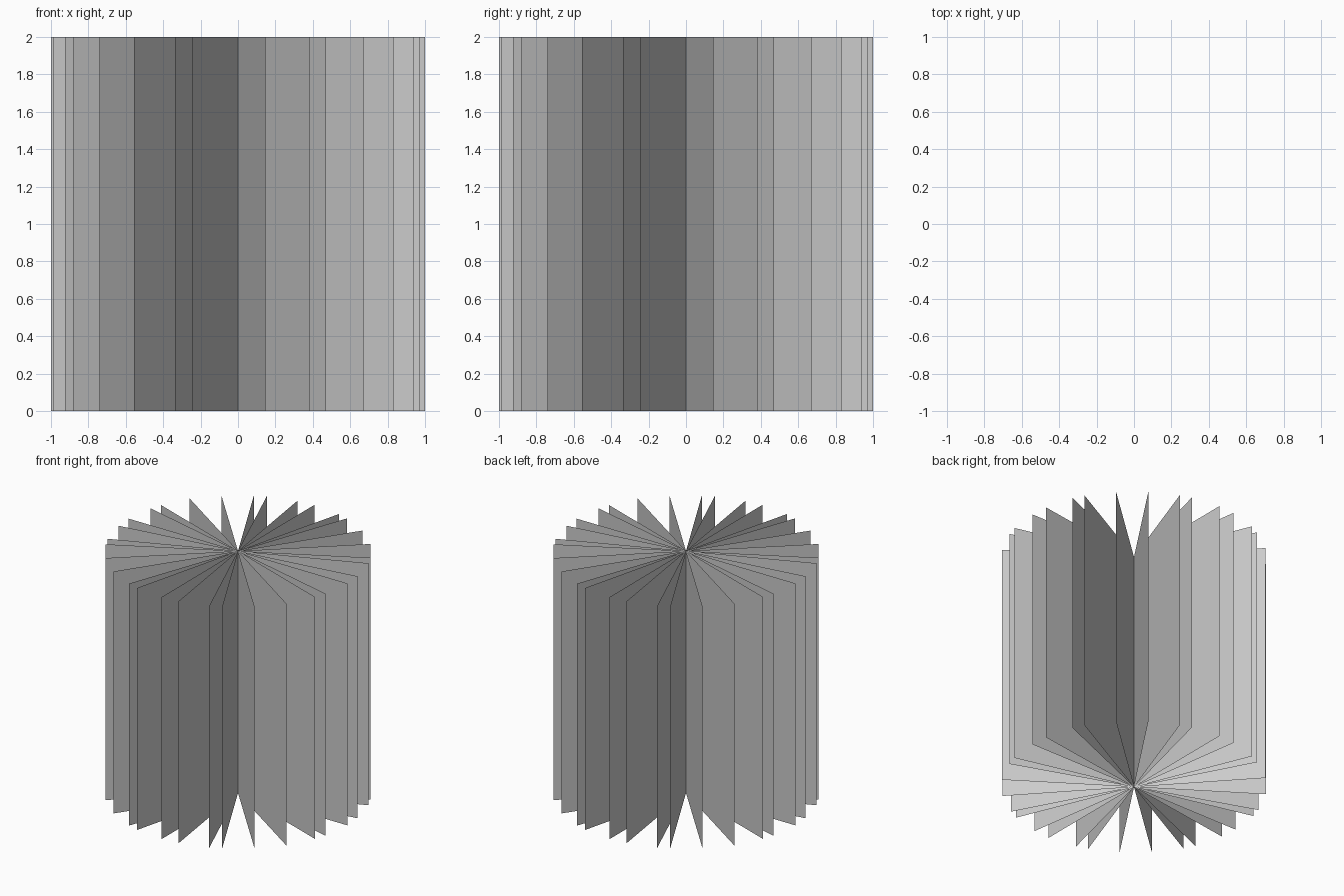
import bpy, math

if "Cube" in bpy.data.objects:
    bpy.data.objects.remove(bpy.data.objects["Cube"])

# Size of each upright sheet and the angular pattern, repeated every quarter turn
RADIUS, HEIGHT = 1.0, 2.0
STEP = math.radians(90 / 32)
PATTERN = [0, 3, 8, 10, 15, 20, 25, 27]


def add_sheet(index, angle):
    """Upright rectangle crossing the central axis at the given angle from the front."""
    x, y = RADIUS * math.sin(angle), -RADIUS * math.cos(angle)
    mesh = bpy.data.meshes.new(f"radial_sheet_{index:02d}")
    verts = [(-x, -y, 0), (x, y, 0), (x, y, HEIGHT), (-x, -y, HEIGHT)]
    mesh.from_pydata(verts, [], [(0, 1, 2, 3)])
    obj = bpy.data.objects.new(mesh.name, mesh)
    bpy.context.collection.objects.link(obj)


# Two quarter turns of full-width sheets fill the whole circle
angles = [(k + 32 * quarter) * STEP for quarter in range(2) for k in PATTERN]
for i, a in enumerate(angles):
    add_sheet(i + 1, a)
